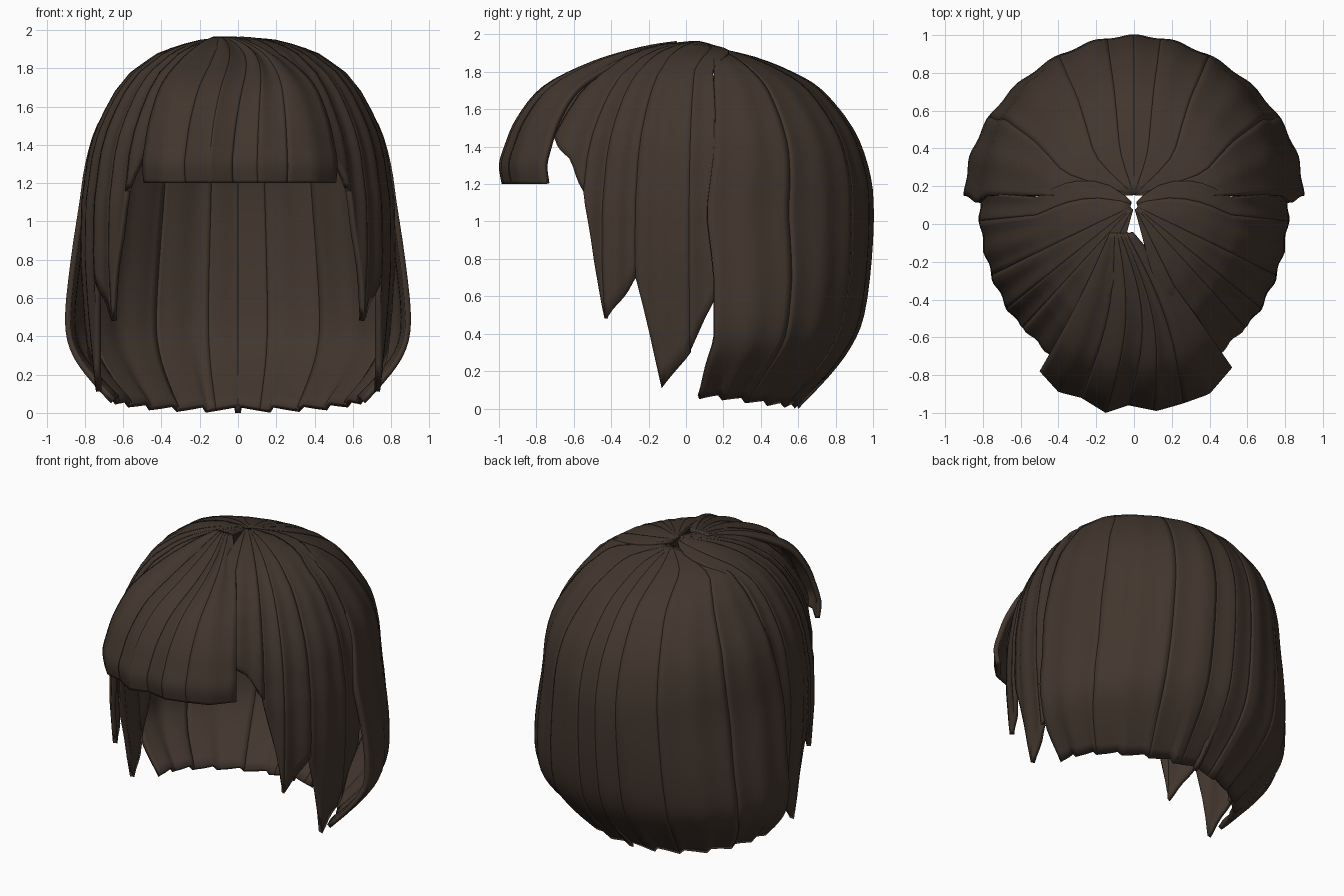
import bpy, bmesh
from math import sin, cos, pi, radians
from mathutils import Vector

cube = bpy.data.objects.get("Cube")
if cube:
    bpy.data.objects.remove(cube, do_unlink=True)

# One dark brown for all the hair
brown = bpy.data.materials.new("dark_brown_hair")
brown.use_nodes = True
COLOUR = (0.055, 0.037, 0.027, 1)
brown.diffuse_color = COLOUR
bsdf = next(n for n in brown.node_tree.nodes if n.type == 'BSDF_PRINCIPLED')
bsdf.inputs["Base Color"].default_value = COLOUR
bsdf.inputs["Roughness"].default_value = 0.8


def lerp_table(x, table):
    """Linear lookup in a list of (x, value) pairs with rising x."""
    if x <= table[0][0]:
        return table[0][1]
    for (x0, v0), (x1, v1) in zip(table, table[1:]):
        if x <= x1:
            return v0 + (v1 - v0) * (x - x0) / (x1 - x0)
    return table[-1][1]


def smooth_row(rows, t):
    """Point at t (0 to 1) on a smooth curve through the rows."""
    last = len(rows) - 1
    i = min(int(t * last), last - 1)
    f = t * last - i
    a, b, c, d = (Vector(rows[min(max(k, 0), last)]) for k in range(i - 1, i + 3))
    return b + .5 * f * ((c - a) + f * (2 * a - 5 * b + 4 * c - d
                                        + f * (3 * (b - c) + d - a)))


def make_locks(name, edges, point, rows, cols=9, thickness=0.03, mirror=False):
    """Each pair of neighbouring edges becomes one lock of hair."""
    bm = bmesh.new()
    for a0, a1 in zip(edges, edges[1:]):
        grid = [[bm.verts.new(point(a0 + (a1 - a0) * c / cols, r / rows))
                 for c in range(cols + 1)] for r in range(rows + 1)]
        for r in range(rows):
            for c in range(cols):
                bm.faces.new((grid[r][c], grid[r][c + 1],
                              grid[r + 1][c + 1], grid[r + 1][c]))
    if mirror:
        copy = bmesh.ops.duplicate(bm, geom=bm.verts[:] + bm.edges[:] + bm.faces[:])
        for v in copy["geom"]:
            if isinstance(v, bmesh.types.BMVert):
                v.co.x = -v.co.x
    bm.normal_update()
    for f in bm.faces:
        if f.normal.dot(f.calc_center_median() - Vector((0, 0, 1))) < 0:
            f.normal_flip()
    mesh = bpy.data.meshes.new(name)
    bm.to_mesh(mesh)
    bm.free()
    obj = bpy.data.objects.new(name, mesh)
    bpy.context.collection.objects.link(obj)
    mesh.materials.append(brown)
    solid = obj.modifiers.new("thickness", 'SOLIDIFY')
    solid.thickness = thickness
    solid.offset = -1
    bpy.ops.object.select_all(action='DESELECT')
    obj.select_set(True)
    bpy.context.view_layer.objects.active = obj
    bpy.ops.object.shade_smooth_by_angle(angle=radians(45))


# Back hair: rows of (height, half width, depth behind the parting)
BACK = [(1.93, .01, .01), (1.88, .39, .22), (1.8, .52, .42), (1.7, .61, .58),
        (1.5, .735, .74), (1.3, .795, .82), (1.1, .825, .85), (.8, .87, .84),
        (.5, .9, .8), (.33, .875, .73), (.18, .8, .62), (0, .66, .45)]


def back_point(a, t):
    z, rx, ry = smooth_row(BACK, t)
    bulge = 1 + .014 * (cos(pi * a / 15) ** 2 - .7) * min(1, 3 * t)
    drop = max(0, t - .8) * 5
    front = cos(radians(a)) ** 2
    z += drop * (.03 * (a / 15 % 1) + .05 * front ** 2)     # stepped hem
    a = min(a, 90 - 12 * max(0, t - .9))                    # slit at the nape
    cy = .15 - front * .08 * drop - front * .04 * max(0, 1 - abs(z - 1.05) * 3)
    return (rx * cos(radians(a)) * bulge, cy + ry * sin(radians(a)) * bulge, z)


make_locks("back_hair", [0, 30, 61, 80, 90], back_point, 33, cols=12, mirror=True)

# Side hair: radius by height, and jagged tips by angle towards the front
SIDE_RADIUS = [(.1, .76), (.5, .8), (.8, .82), (1.1, .815), (1.35, .78), (1.47, .745),
               (1.57, .7), (1.68, .64), (1.78, .56), (1.88, .42), (1.92, .32),
               (1.95, .2), (1.97, .02)]
SIDE_TIPS = [(-4, .62), (5, .3), (15, .11), (23, .7), (35, .48), (43.5, 1.16),
             (51, 1.34), (60, 1.45), (73, 1.55)]


def side_point(a, t):
    # ease the rows so that they crowd together at the flat crown
    z = 1.97 + (lerp_table(a, SIDE_TIPS) - 1.97) * t ** 1.7
    r = lerp_table(z, SIDE_RADIUS)
    crown = max(0, 1 - r / .5)
    # the front corner flares out to meet the fringe
    r *= 1 + .08 * t * min(1, max(0, (a - 43) / 17))
    r *= 1 + .018 * (sin(pi * a / 10) ** 2 - .5) * min(1, 3 * t)
    # the crown sweeps back and down over the parting
    a -= 45 * crown * max(0, (15 - a) / 19)
    y = .1 - 1.16 * r * sin(radians(a))
    return (r * cos(radians(a)), y, z - .25 * crown * max(0, y - .05))


make_locks("side_hair", [-4, 5, 23, 35, 43.5, 60, 73], side_point, 28, mirror=True)

# Fringe: hem outline seen from above, and the arc from parting to hem
HEM = [(-.5, -.78), (-.4, -.89), (-.28, -.92), (-.15, -1.0), (-.03, -.96), (.12, -.99),
       (.26, -.95), (.4, -.9), (.52, -.76)]
ARC = [(1.965, 0), (1.93, .2), (1.85, .48), (1.72, .75), (1.55, .9), (1.4, .97),
       (1.3, 1), (1.2, .985)]


def fringe_point(x, t):
    z, k = smooth_row(ARC, t)
    root = Vector((-.07 + .12 * x, -.05))
    p = root.lerp(Vector((x, lerp_table(x, HEM))), k)
    sway = .1 * sin(pi * k) * (1 - abs(x) * 1.7)
    ripple = .012 * sin(pi * x / .13) * sin(pi * t)
    return (p.x + sway, p.y, z + ripple)


make_locks("fringe", [-.5, -.28, -.15, -.03, .1, .26, .52], fringe_point, 28)
